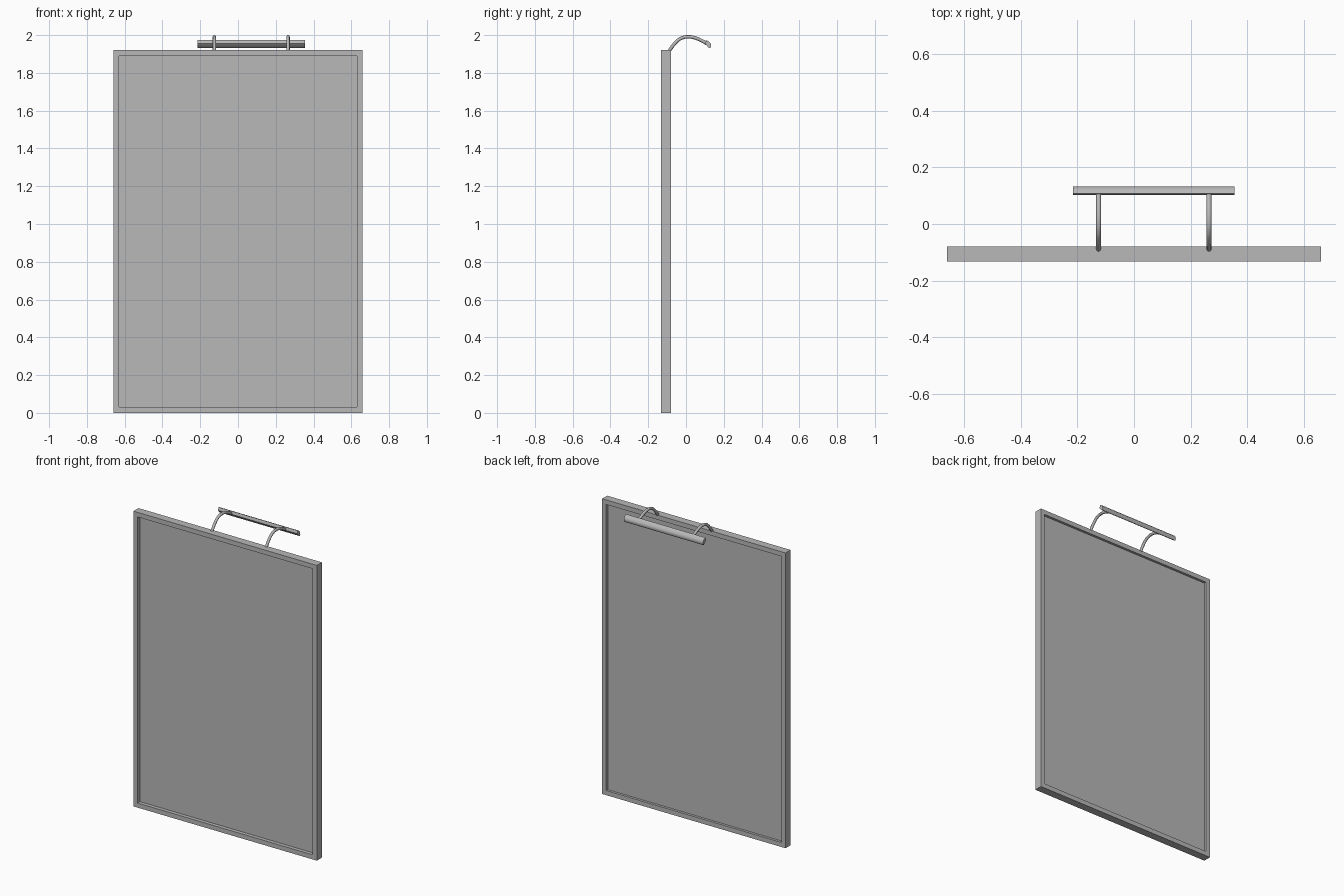
import bpy, bmesh

if "Cube" in bpy.data.objects:
    bpy.data.objects.remove(bpy.data.objects["Cube"], do_unlink=True)

grey = bpy.data.materials.new("neutral_grey")
grey.use_nodes = True
COLOUR = (0.48, 0.48, 0.48, 1)
grey.diffuse_color = COLOUR
grey.node_tree.nodes["Principled BSDF"].inputs["Base Color"].default_value = COLOUR

HALF_W, TOP, FRONT, BACK, RIM = 0.66, 1.92, -0.132, -0.08, 0.03


def finish(name, bm):
    bmesh.ops.recalc_face_normals(bm, faces=bm.faces)
    mesh = bpy.data.meshes.new(name)
    bm.to_mesh(mesh)
    bm.free()
    obj = bpy.data.objects.new(name, mesh)
    bpy.context.collection.objects.link(obj)
    mesh.materials.append(grey)
    return obj


def extrude(bm, points, offset):
    face = bm.faces.new([bm.verts.new(p) for p in points])
    geom = bmesh.ops.extrude_face_region(bm, geom=[face])["geom"]
    bmesh.ops.translate(bm, vec=offset,
                        verts=[g for g in geom if isinstance(g, bmesh.types.BMVert)])


def smooth(obj, angle):
    bpy.ops.object.select_all(action="DESELECT")
    obj.select_set(True)
    bpy.context.view_layer.objects.active = obj
    bpy.ops.object.shade_smooth_by_angle(angle=angle)


def rectangle(inset, y):
    x, low, high = HALF_W - inset, inset, TOP - inset
    return [(-x, y, low), (x, y, low), (x, y, high), (-x, y, high)]


# Hollow frame with flat rims on both faces
bm = bmesh.new()
loops = [[bm.verts.new(p) for p in rectangle(inset, y)]
         for inset, y in ((0, FRONT), (RIM, FRONT), (RIM, BACK), (0, BACK))]
for a, b in zip(loops, loops[1:] + loops[:1]):
    for i in range(4):
        j = (i + 1) % 4
        bm.faces.new((a[i], a[j], b[j], b[i]))
finish("frame", bm)

# Panel recessed inside the frame
bm = bmesh.new()
extrude(bm, rectangle(RIM, -0.108), (0, 0.012, 0))
finish("panel", bm)

# Lamp bar with a tilted rounded section
section = [(0.102, 1.955), (0.108, 1.973), (0.12, 1.968), (0.131, 1.955),
           (0.133, 1.94), (0.127, 1.931), (0.117, 1.936)]
bm = bmesh.new()
extrude(bm, [(-0.215, y, z) for y, z in section], (0.57, 0, 0))
smooth(finish("lamp_bar", bm), 0.9)

# Two curved arms holding the bar
path = [(-0.092, 1.912), (-0.06, 1.955), (-0.028, 1.982), (0.01, 1.991),
        (0.055, 1.983), (0.112, 1.955)]
for name, x in (("right_arm", -0.125), ("left_arm", 0.265)):
    curve = bpy.data.curves.new(name, "CURVE")
    curve.dimensions = "3D"
    curve.bevel_depth = 0.009
    curve.bevel_resolution = 2
    curve.resolution_u = 5
    curve.use_fill_caps = True
    spline = curve.splines.new("BEZIER")
    spline.bezier_points.add(len(path) - 1)
    for point, (y, z) in zip(spline.bezier_points, path):
        point.co = (x, y, z)
        point.handle_left_type = point.handle_right_type = "AUTO"
    curve.materials.append(grey)
    arm = bpy.data.objects.new(name, curve)
    bpy.context.collection.objects.link(arm)
    bpy.ops.object.select_all(action="DESELECT")
    arm.select_set(True)
    bpy.context.view_layer.objects.active = arm
    bpy.ops.object.convert(target="MESH")
    smooth(bpy.context.view_layer.objects.active, 0.9)
